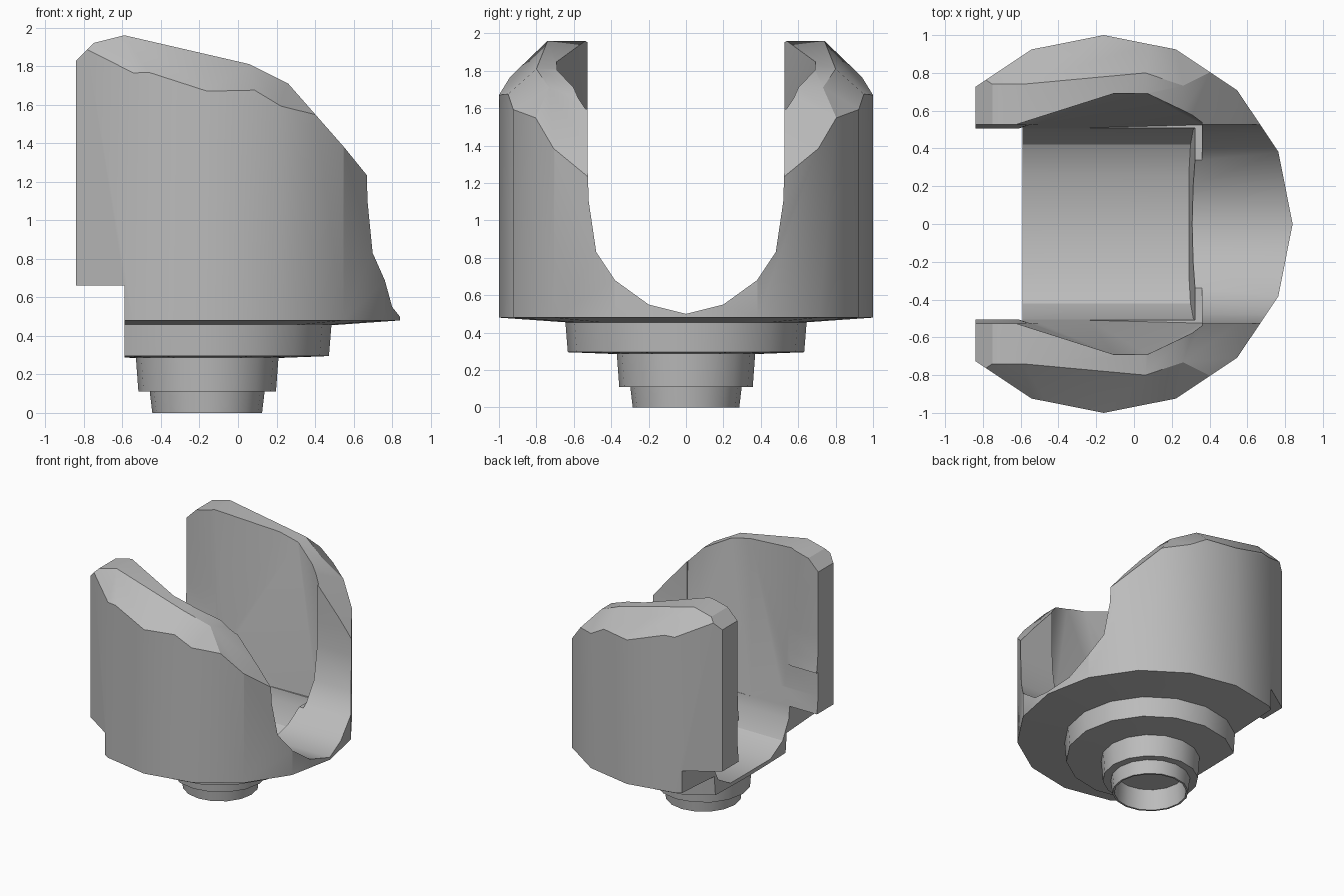
import bpy, bmesh, math
from mathutils import Vector

cube = bpy.data.objects.get("Cube")
if cube:
    bpy.data.objects.remove(cube, do_unlink=True)

SIDES = 16
CX = -0.16  # axis of the round parts

grey = bpy.data.materials.new("plain grey")
grey.use_nodes = True
grey.diffuse_color = (0.5, 0.5, 0.5, 1)
grey.node_tree.nodes["Principled BSDF"].inputs["Base Color"].default_value = (0.5, 0.5, 0.5, 1)


def add_object(name, bm):
    bmesh.ops.recalc_face_normals(bm, faces=bm.faces)
    mesh = bpy.data.meshes.new(name)
    bm.to_mesh(mesh)
    bm.free()
    mesh.materials.append(grey)
    obj = bpy.data.objects.new(name, mesh)
    bpy.context.collection.objects.link(obj)
    return obj


def lathe(profile):
    """Closed solid of revolution; the profile starts and ends on the axis."""
    bm = bmesh.new()
    rings = []
    for r, z in profile:
        rings.append([bm.verts.new((CX + r * math.cos(i * math.tau / SIDES),
                                    r * math.sin(i * math.tau / SIDES), z))
                      for i in range(SIDES)])
    for a, b in zip(rings, rings[1:]):
        for i in range(SIDES):
            j = (i + 1) % SIDES
            bm.faces.new((a[i], a[j], b[j], b[i]))
    bm.faces.new(rings[0])
    bm.faces.new(rings[-1])
    bmesh.ops.recalc_face_normals(bm, faces=bm.faces)
    return bm


def trim(bm, point, normal):
    """Remove everything on the normal side of a plane and cap the cut."""
    geom = bm.verts[:] + bm.edges[:] + bm.faces[:]
    cut = bmesh.ops.bisect_plane(bm, geom=geom, plane_co=point, plane_no=normal,
                                 clear_outer=True, dist=1e-5)["geom_cut"]
    edges = [e for e in cut if isinstance(e, bmesh.types.BMEdge) and e.is_boundary]
    if edges:
        bmesh.ops.holes_fill(bm, edges=edges, sides=0)


def hull(name, points):
    """Convex cutter from points mirrored across y."""
    bm = bmesh.new()
    for x, y, z in points:
        for s in (1, -1):
            bm.verts.new((x, s * y, z))
    result = bmesh.ops.convex_hull(bm, input=bm.verts)
    unused = [v for v in bm.verts if not v.link_faces]
    bmesh.ops.delete(bm, geom=unused, context="VERTS")
    bmesh.ops.dissolve_limit(bm, angle_limit=0.001, verts=bm.verts, edges=bm.edges)
    return add_object(name, bm)


# Stepped hollow stem, flange and round body
bm = lathe([(0.26, 0.17), (0.27, 0), (0.285, 0), (0.298, 0.11), (0.357, 0.11),
            (0.37, 0.285), (0.632, 0.295), (0.645, 0.455), (1, 0.48), (1, 2.1)])

# Flat end and sloping top
trim(bm, (-0.84, 0, 0), (-1, 0, 0))
top = [(-0.84, 1.83), (-0.75, 1.92), (-0.59, 1.96), (0.06, 1.81),
       (0.26, 1.71), (0.55, 1.38), (0.68, 1.22)]
for (x0, z0), (x1, z1) in zip(top, top[1:]):
    trim(bm, (x0, 0, z0), (z0 - z1, 0, x1 - x0))

# Chamfers along the outer shoulders
chamfers = [((-0.59, 0.74, 1.96), (-0.75, 0.74, 1.92), (-0.59, 0.9, 1.78)),
            ((-0.59, 0.74, 1.96), (0.06, 0.8, 1.81), (-0.16, 1, 1.67)),
            ((0.06, 0.8, 1.81), (0.22, 0.93, 1.59), (0.42, 0.81, 1.53))]
for side in (1, -1):
    for tri in chamfers:
        a, b, c = (Vector((x, side * y, z)) for x, y, z in tri)
        n = (b - a).cross(c - a)
        trim(bm, a, n if n.z > 0 else -n)
body = add_object("forked_body", bm)

# Cutters: open slot, deeper floor, flared pocket, notch below the arms
slot = [(0, 0.5), (0.2, 0.55), (0.38, 0.68), (0.48, 0.83), (0.52, 1.1), (0.527, 1.3), (0.527, 2.3)]
floor = [(0.26, 0.32), (0.42, 0.41), (0.5, 0.56), (0.525, 0.8), (0.525, 1)]
cutters = [
    hull("slot_cutter", [(x, y, z) for x in (-1.2, 1.2) for y, z in slot]),
    hull("floor_cutter", [(x, y, z) for y, z in floor
                          for x in (-1.2, 0.29 + 0.1 * max(0, z - 0.32))]),
    hull("pocket_cutter", [(-0.6, 0.5, 0.65), (0.3, 0.52, 0.65), (0.36, 0.525, 0.65),
                           (-0.64, 0.525, 2.1), (0, 0.732, 2.1),
                           (0.285, 0.6, 2.1), (0.36, 0.545, 2.1)]),
    hull("notch_cutter", [(x, 1.2, z) for x in (-1.3, -0.59) for z in (0.1, 0.66)]),
]

bpy.context.view_layer.objects.active = body
body.select_set(True)
for cutter in cutters:
    mod = body.modifiers.new(cutter.name, "BOOLEAN")
    mod.operation = "DIFFERENCE"
    mod.solver = "EXACT"
    mod.object = cutter
    bpy.ops.object.modifier_apply(modifier=mod.name)
    bpy.data.objects.remove(cutter, do_unlink=True)

bpy.ops.object.shade_smooth_by_angle(angle=math.radians(30))
